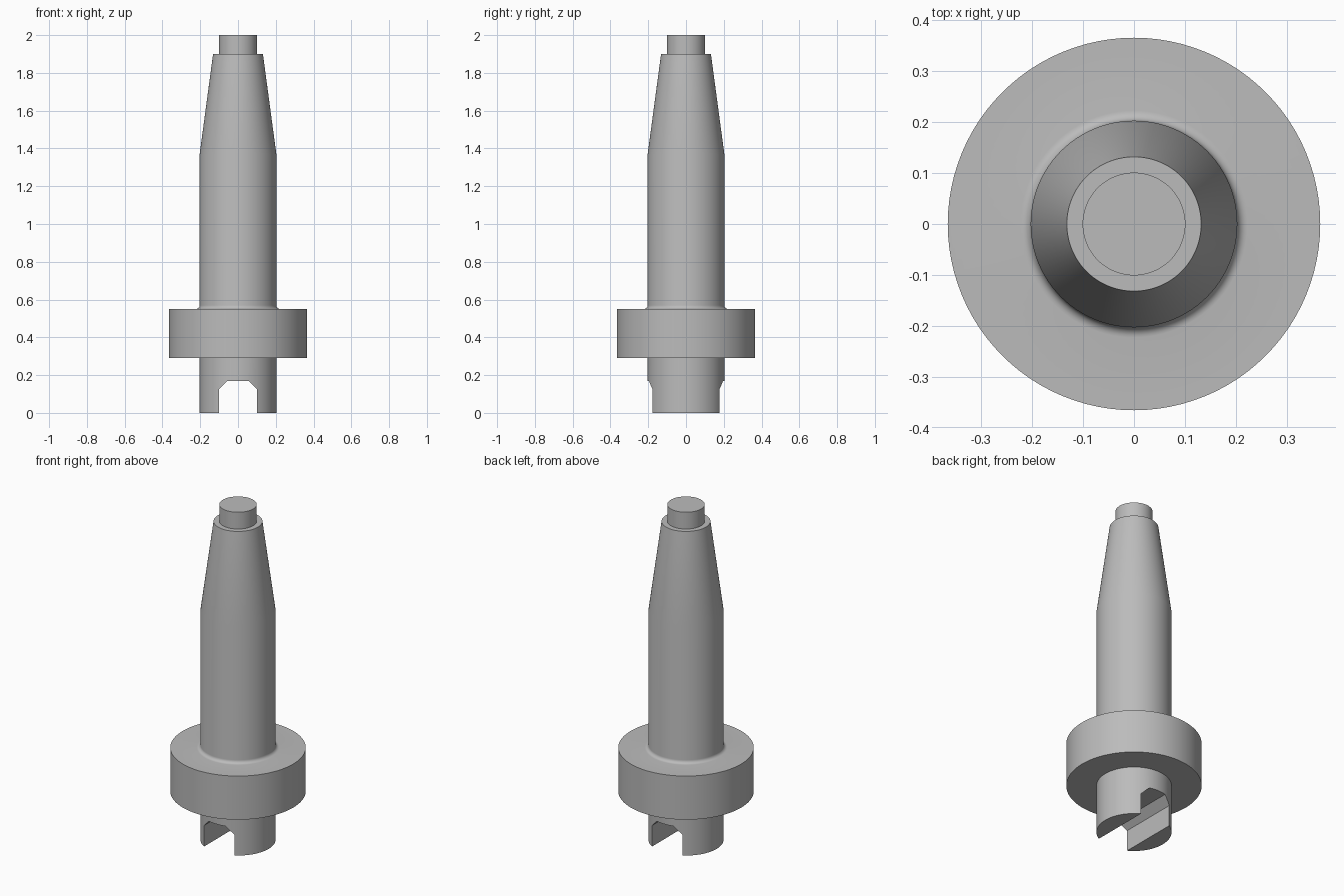
import bpy
import bmesh
import math

cube = bpy.data.objects.get("Cube")
if cube:
    bpy.data.objects.remove(cube, do_unlink=True)

# Plain grey metal
metal = bpy.data.materials.new("grey metal")
metal.use_nodes = True
grey = (0.5, 0.5, 0.5, 1)
metal.diffuse_color = grey
metal.node_tree.nodes["Principled BSDF"].inputs["Base Color"].default_value = grey


def add_object(name, bm):
    bmesh.ops.remove_doubles(bm, verts=bm.verts, dist=1e-5)
    bmesh.ops.recalc_face_normals(bm, faces=bm.faces)
    mesh = bpy.data.meshes.new(name)
    bm.to_mesh(mesh)
    bm.free()
    mesh.materials.append(metal)
    obj = bpy.data.objects.new(name, mesh)
    bpy.context.collection.objects.link(obj)
    return obj


def lathe(name, profile, steps=96):
    """Revolve (radius, height) points; the end rings become flat caps."""
    bm = bmesh.new()
    verts = [bm.verts.new((r, 0, z)) for r, z in profile]
    edges = [bm.edges.new(pair) for pair in zip(verts, verts[1:])]
    bmesh.ops.spin(bm, geom=verts + edges, axis=(0, 0, 1), cent=(0, 0, 0),
                   angle=math.tau, steps=steps)
    bmesh.ops.remove_doubles(bm, verts=bm.verts, dist=1e-5)
    bmesh.ops.holes_fill(bm, edges=[e for e in bm.edges if e.is_boundary], sides=0)
    return add_object(name, bm)


def extrude_along_y(name, outline, half_length):
    bm = bmesh.new()
    face = bm.faces.new([bm.verts.new((x, -half_length, z)) for x, z in outline])
    new = bmesh.ops.extrude_face_region(bm, geom=[face])["geom"]
    bmesh.ops.translate(bm, vec=(0, 2 * half_length, 0),
                        verts=[v for v in new if isinstance(v, bmesh.types.BMVert)])
    return add_object(name, bm)


# Stepped shaft with collar, concave fillet, taper and pilot tip
BODY, COLLAR, FILLET = 0.203, 0.366, 0.02
collar_top = 0.55
fillet = [(BODY + FILLET * (1 - math.sin(a)), collar_top + FILLET * (1 - math.cos(a)))
          for a in (math.pi / 2 * i / 6 for i in range(7))]
shaft = lathe("shaft", [
    (BODY, 0), (BODY, 0.29), (COLLAR, 0.29), (COLLAR, collar_top),
    *fillet,
    (BODY, 1.37), (0.132, 1.9), (0.101, 1.9), (0.101, 2),
])

# Drive slot with chamfered upper corners, cut through the foot
right_side = [(0.1, -0.1), (0.1, 0.125), (0.055, 0.17)]
slot = extrude_along_y("slot_cutter",
                       right_side + [(-x, z) for x, z in reversed(right_side)], 0.4)
slot.hide_render = True

cut = shaft.modifiers.new("drive_slot", "BOOLEAN")
cut.operation = "DIFFERENCE"
cut.solver = "EXACT"
cut.object = slot
bpy.context.view_layer.objects.active = shaft
shaft.select_set(True)
bpy.ops.object.modifier_apply(modifier=cut.name)
bpy.data.objects.remove(slot, do_unlink=True)

# Smooth round walls, crisp steps
bpy.ops.object.shade_smooth_by_angle(angle=math.radians(20))
